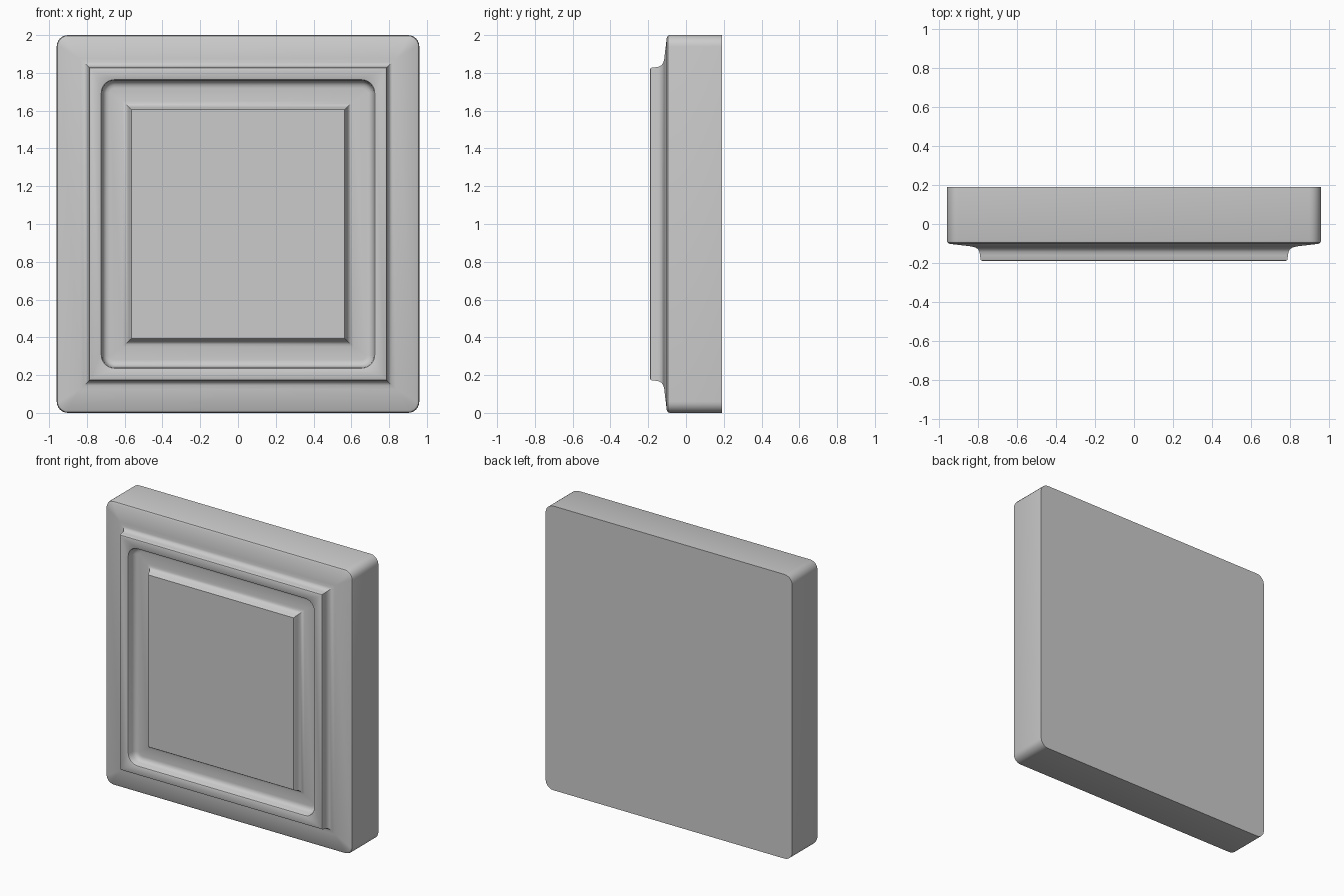
import bpy, bmesh, math

cube = bpy.data.objects.get("Cube")
if cube:
    bpy.data.objects.remove(cube, do_unlink=True)

grey = bpy.data.materials.new("plain_grey")
grey.use_nodes = True
colour = (0.6, 0.6, 0.6, 1)
grey.diffuse_color = colour
grey.node_tree.nodes["Principled BSDF"].inputs["Base Color"].default_value = colour

SEGMENTS = 6
EXTRA_HEIGHT = 0.04   # the tile is slightly taller than wide


def rounded_loop(bm, half, y, radius):
    """Rounded rectangle facing the front, centred at z = 1."""
    verts = []
    for quarter, (sx, sz) in enumerate(((1, 1), (-1, 1), (-1, -1), (1, -1))):
        cx = sx * (half - radius)
        cz = 1 + sz * (half + EXTRA_HEIGHT - radius)
        for i in range(SEGMENTS + 1):
            a = math.pi / 2 * (quarter + i / SEGMENTS)
            verts.append(bm.verts.new((cx + radius * math.cos(a), y,
                                       cz + radius * math.sin(a))))
    return verts


def build_tile(name, profile):
    """Skin the loops from the back to the middle of the front, then cap both."""
    bm = bmesh.new()
    loops = [rounded_loop(bm, *step) for step in profile]
    for a, b in zip(loops, loops[1:]):
        for i in range(len(a)):
            j = (i + 1) % len(a)
            bm.faces.new((a[i], a[j], b[j], b[i]))
    bm.faces.new(loops[0])
    bm.faces.new(loops[-1])
    bmesh.ops.remove_doubles(bm, verts=bm.verts[:], dist=0.0002)
    bmesh.ops.recalc_face_normals(bm, faces=bm.faces[:])
    mesh = bpy.data.meshes.new(name)
    bm.to_mesh(mesh)
    bm.free()
    mesh.materials.append(grey)
    obj = bpy.data.objects.new(name, mesh)
    bpy.context.collection.objects.link(obj)
    return obj


# Each step: half width, depth, corner radius
slab = [(0.96, 0.19, 0.06), (0.96, -0.085, 0.06),
        (0.956, -0.096, 0.056), (0.945, -0.102, 0.045)]
raised_frame = [(0.835, -0.115, 0), (0.815, -0.12, 0), (0.801, -0.129, 0),
                (0.793, -0.143, 0), (0.79, -0.16, 0), (0.788, -0.181, 0),
                (0.785, -0.187, 0), (0.778, -0.19, 0)]
groove = [(0.73, -0.19, 0.075), (0.724, -0.187, 0.07), (0.72, -0.18, 0.066),
          (0.716, -0.15, 0.062), (0.708, -0.136, 0.054),
          (0.696, -0.128, 0.042), (0.68, -0.125, 0.026)]
centre_panel = [(0.61, -0.131, 0), (0.597, -0.136, 0), (0.585, -0.147, 0),
                (0.577, -0.162, 0), (0.572, -0.18, 0), (0.565, -0.19, 0)]

tile = build_tile("framed_tile", slab + raised_frame + groove + centre_panel)

bpy.ops.object.select_all(action='DESELECT')
tile.select_set(True)
bpy.context.view_layer.objects.active = tile
bpy.ops.object.shade_smooth_by_angle(angle=math.radians(32))
